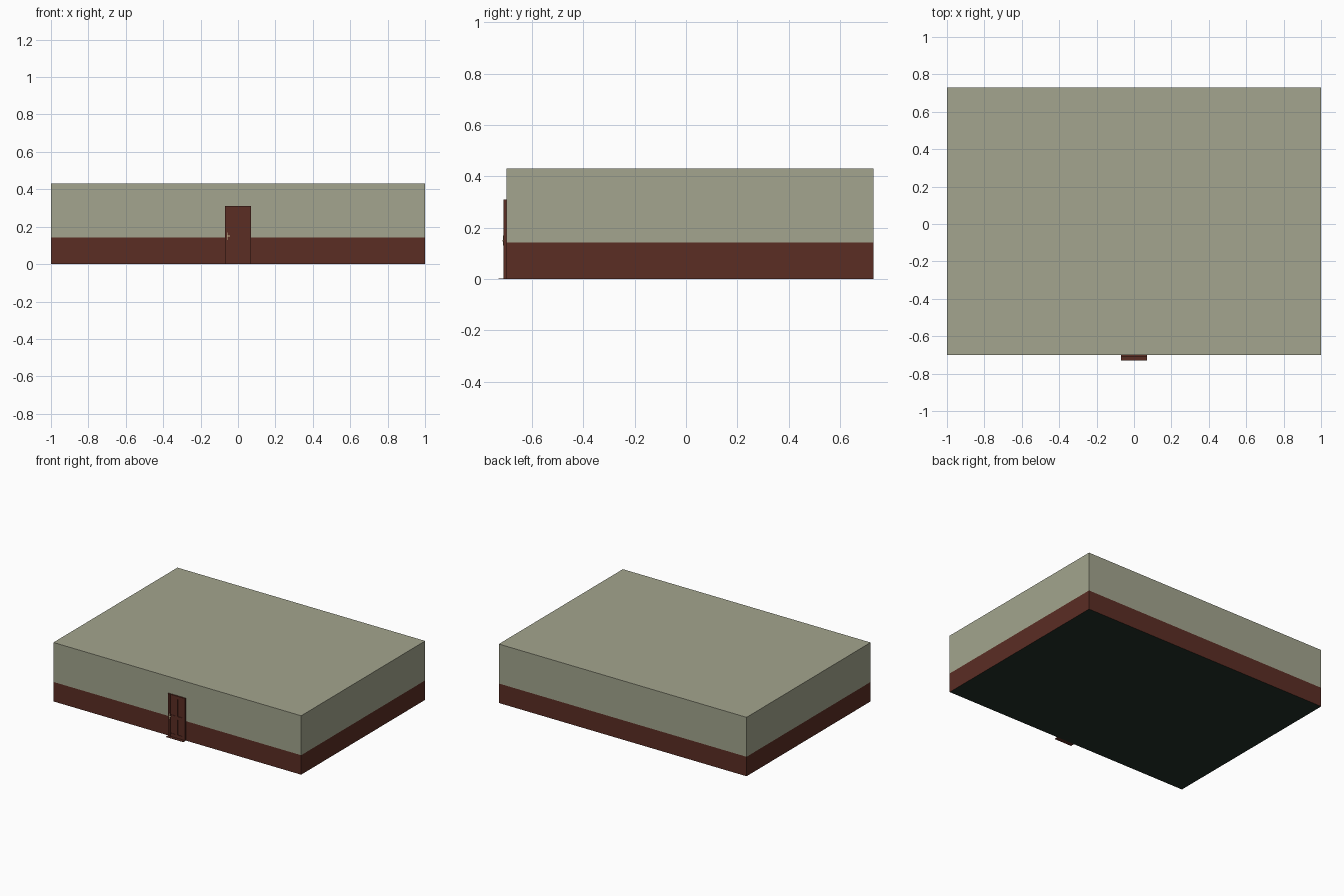
import bpy
import bmesh
from mathutils import Vector

old = bpy.data.objects.get("Cube")
if old:
    bpy.data.objects.remove(old, do_unlink=True)


def linear(c):
    c /= 255
    return c / 12.92 if c <= 0.04045 else ((c + 0.055) / 1.055) ** 2.4


def make_material(name, r, g, b):
    mat = bpy.data.materials.new(name)
    mat.use_nodes = True
    color = (linear(r), linear(g), linear(b), 1)
    mat.diffuse_color = color
    bsdf = mat.node_tree.nodes["Principled BSDF"]
    bsdf.inputs["Base Color"].default_value = color
    bsdf.inputs["Roughness"].default_value = 0.9
    return mat


sage = make_material("sage wall", 163, 165, 142)
brown = make_material("red brown wood", 91, 45, 36)
green = make_material("dark green floor", 34, 49, 40)
cream = make_material("cream handle", 205, 190, 150)


def box(name, lo, hi, *mats):
    """Axis-aligned box between two corners."""
    lo, hi = Vector(lo), Vector(hi)
    bm = bmesh.new()
    bmesh.ops.create_cube(bm, size=1)
    for v in bm.verts:
        v.co = (lo + hi) / 2 + v.co * (hi - lo)
    mesh = bpy.data.meshes.new(name)
    bm.to_mesh(mesh)
    bm.free()
    for m in mats:
        mesh.materials.append(m)
    obj = bpy.data.objects.new(name, mesh)
    bpy.context.collection.objects.link(obj)
    return obj


# Room shell: walls cut at the wainscot height and coloured by height
FRONT, BACK, TOP, RAIL = -0.70, 0.73, 0.43, 0.142
room = box("room_shell", (-1, FRONT, 0), (1, BACK, TOP), sage, brown, green)
bm = bmesh.new()
bm.from_mesh(room.data)
bmesh.ops.bisect_plane(bm, geom=bm.verts[:] + bm.edges[:] + bm.faces[:],
                       plane_co=(0, 0, RAIL), plane_no=(0, 0, 1))
bm.normal_update()
for f in bm.faces:
    if f.normal.z < -0.5:
        f.material_index = 2
    elif f.calc_center_median().z < RAIL:
        f.material_index = 1
bm.to_mesh(room.data)
bm.free()

# Door leaf with a raised frame around its panels
W, H = 0.07, 0.31
box("door_leaf", (-W, FRONT - 0.006, 0), (W, FRONT, H), brown)
for name, x in (("right", -W + 0.01), ("middle", 0), ("left", W - 0.01)):
    box("door_stile_" + name, (x - 0.01, FRONT - 0.01, 0),
        (x + 0.01, FRONT - 0.006, H), brown)
for name, z in (("bottom", 0.015), ("middle", 0.15), ("top", H - 0.012)):
    box("door_rail_" + name, (-W, FRONT - 0.0095, z - 0.012),
        (W, FRONT - 0.006, z + 0.012), brown)

# Threshold lying on the ground in front of the door
box("door_threshold", (-W, -0.73, 0), (W, FRONT, 0.003), brown)

# Handle: slim back plate and a short lever
box("handle_plate", (-0.06, FRONT - 0.012, 0.13),
    (-0.055, FRONT - 0.009, 0.17), cream)
box("handle_lever", (-0.06, FRONT - 0.015, 0.147),
    (-0.043, FRONT - 0.011, 0.152), cream)
